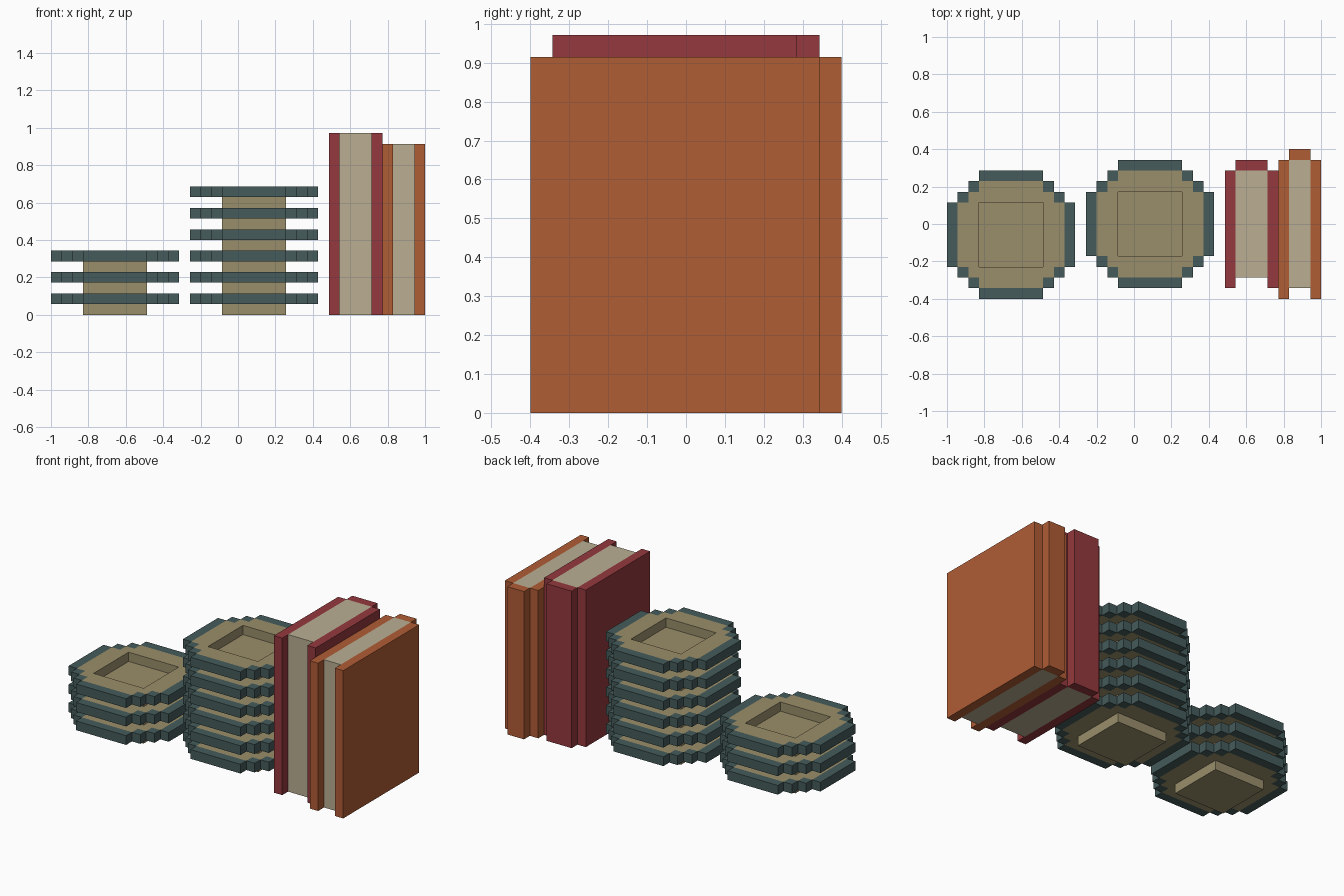
import bpy
import bmesh
from mathutils import Matrix, Vector

if "Cube" in bpy.data.objects:
    bpy.data.objects.remove(bpy.data.objects["Cube"], do_unlink=True)

U = 2 / 35  # one block of the blocky style


def material(name, rgb):
    """Flat material from 8-bit sRGB values."""
    lin = [((c / 255 + 0.055) / 1.055) ** 2.4 for c in rgb]
    m = bpy.data.materials.new(name)
    m.use_nodes = True
    m.diffuse_color = (*lin, 1)
    m.node_tree.nodes["Principled BSDF"].inputs["Base Color"].default_value = (*lin, 1)
    return m


TAN = material("tan plate", (154, 143, 107))
TEAL = material("teal rim", (69, 91, 91))
RED = material("red cover", (148, 57, 61))
ORANGE = material("orange cover", (176, 93, 53))
CREAM = material("cream pages", (187, 175, 148))


def add_object(name, bm, mats, location=(0, 0, 0)):
    mesh = bpy.data.meshes.new(name)
    bm.to_mesh(mesh)
    bm.free()
    for m in mats:
        mesh.materials.append(m)
    obj = bpy.data.objects.new(name, mesh)
    obj.location = Vector(location) * U
    bpy.context.collection.objects.link(obj)
    return obj


def box(name, lo, hi, mat):
    """Box between two corners given in blocks."""
    lo, hi = Vector(lo), Vector(hi)
    bm = bmesh.new()
    bmesh.ops.create_cube(bm, size=1, matrix=Matrix.Diagonal((*((hi - lo) * U), 1)))
    return add_object(name, bm, [mat], (lo + hi) / 2)


def plate(name, x, y, z):
    """Stepped round plate with a square well, on a square foot."""
    bm = bmesh.new()
    bmesh.ops.create_grid(bm, x_segments=12, y_segments=12, size=6)

    def spread(face):
        c = face.calc_center_median()
        return abs(c.x) + abs(c.y), max(abs(c.x), abs(c.y))

    # Trim the stepped corners and open the well
    unwanted = [f for f in bm.faces if spread(f)[0] > 8.1 or spread(f)[1] < 3]
    bmesh.ops.delete(bm, geom=unwanted, context="FACES")
    top = bmesh.ops.extrude_face_region(bm, geom=bm.faces[:], use_keep_orig=True)
    bmesh.ops.translate(bm, vec=(0, 0, 1),
                        verts=[v for v in top["geom"] if isinstance(v, bmesh.types.BMVert)])
    # Teal on the outermost blocks
    for f in bm.faces:
        total, reach = spread(f)
        f.material_index = int(total > 7.5 or reach > 5)
    bmesh.ops.recalc_face_normals(bm, faces=bm.faces[:])
    bmesh.ops.scale(bm, vec=(U, U, U), verts=bm.verts[:])
    add_object(name, bm, [TAN, TEAL], (x, y, z + 1))
    box(name + "_foot", (x - 3, y - 3, z), (x + 3, y + 3, z + 1), TAN)


def book(name, x0, x1, depth, height, mat):
    """Upright book with its spine at the back."""
    h = depth / 2
    box(name + "_cover_right", (x0, -h, 0), (x0 + 1, h - 1, height), mat)
    box(name + "_cover_left", (x1 - 1, -h, 0), (x1, h - 1, height), mat)
    box(name + "_spine", (x0 + 1, h - 1, 0), (x1 - 1, h, height), mat)
    box(name + "_pages", (x0 + 1, 1 - h, 0), (x1 - 1, h - 1, height), CREAM)


# Two stacks of plates
for stack, count, x, y in (("short", 3, -11.5, -1), ("tall", 6, 1.5, 0)):
    for i in range(count):
        plate(f"{stack}_stack_plate_{i + 1}", x, y, 2 * i)

# Two books
book("red_book", 8.5, 13.5, 12, 17, RED)
book("orange_book", 13.5, 17.5, 14, 16, ORANGE)
